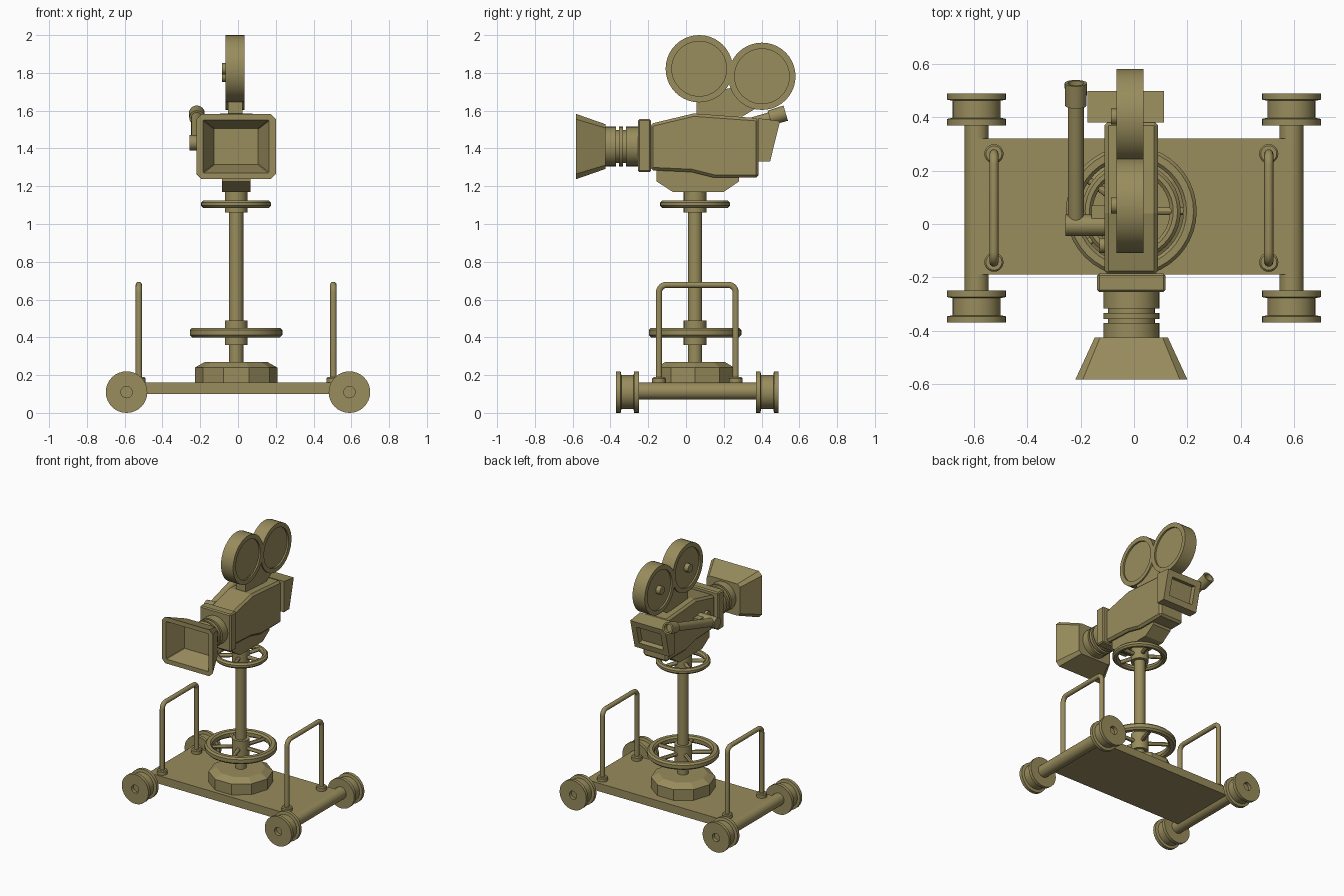
import bpy, bmesh, math
from mathutils import Vector

cube = bpy.data.objects.get("Cube")
if cube:
    bpy.data.objects.remove(cube, do_unlink=True)

olive = bpy.data.materials.new("olive_drab")
olive.use_nodes = True
COLOUR = (0.315, 0.262, 0.108, 1)
olive.diffuse_color = COLOUR
olive.node_tree.nodes["Principled BSDF"].inputs["Base Color"].default_value = COLOUR

CX = -0.01          # camera and column centre
CY = 0.048          # column depth
X, Y, Z = Vector((1, 0, 0)), Vector((0, 1, 0)), Vector((0, 0, 1))


def finish(name, bm, smooth=True, bevel=0):
    bmesh.ops.recalc_face_normals(bm, faces=bm.faces)
    mesh = bpy.data.meshes.new(name)
    bm.to_mesh(mesh)
    bm.free()
    mesh.materials.append(olive)
    ob = bpy.data.objects.new(name, mesh)
    bpy.context.collection.objects.link(ob)
    if bevel:
        mod = ob.modifiers.new("chamfer", "BEVEL")
        mod.width, mod.segments = bevel, 1
    if smooth:
        bpy.ops.object.select_all(action="DESELECT")
        ob.select_set(True)
        bpy.context.view_layer.objects.active = ob
        bpy.ops.object.shade_smooth_by_angle(angle=math.radians(30))
    return ob


def loft(bm, loops, closed=False):
    """Skin a list of equal point loops; cap the ends unless closed."""
    rings = [[bm.verts.new(p) for p in loop] for loop in loops]
    pairs = list(zip(rings, rings[1:]))
    if closed:
        pairs.append((rings[-1], rings[0]))
    for a, b in pairs:
        for i in range(len(a)):
            j = (i + 1) % len(a)
            bm.faces.new((a[i], a[j], b[j], b[i]))
    if not closed:
        bm.faces.new(rings[0])
        bm.faces.new(rings[-1])


def lathe(name, origin, axis, profile, sides=32, closed=False, smooth=True):
    """Turn (radius, distance along axis) points around an axis."""
    axis = Vector(axis).normalized()
    u = X if abs(axis.x) < 0.9 else Y
    v = axis.cross(u).normalized()
    u = v.cross(axis)
    angles = [math.tau * i / sides for i in range(sides)]
    loops = [[Vector(origin) + axis * t + (u * math.cos(a) + v * math.sin(a)) * r
              for a in angles] for r, t in profile]
    bm = bmesh.new()
    loft(bm, loops, closed)
    return finish(name, bm, smooth)


def rod(name, a, b, r, sides=24):
    d = Vector(b) - Vector(a)
    return lathe(name, a, d, [(r, 0), (r, d.length)], sides)


def prism(name, profile, x0, x1, bevel=0):
    """Extrude a (y, z) side profile across x."""
    bm = bmesh.new()
    loft(bm, [[(x, y, z) for y, z in profile] for x in (x0, x1)])
    return finish(name, bm, False, bevel)


def box(name, x0, x1, y0, y1, z0, z1, bevel=0):
    return prism(name, [(y0, z0), (y1, z0), (y1, z1), (y0, z1)], x0, x1, bevel)


# Dolly: deck, axles and flanged wheels
box("deck", -0.59, 0.59, -0.19, 0.32, 0.10, 0.16)
WHEEL = [(0.03, 0.025), (0.03, 0), (0.11, 0), (0.11, 0.024), (0.09, 0.028),
         (0.09, 0.092), (0.11, 0.096), (0.11, 0.12)]
for side, x in (("right", -0.59), ("left", 0.59)):
    rod(side + "_axle", (x, -0.27, 0.115), (x, 0.39, 0.115), 0.045)
    lathe(side + "_front_wheel", (x, -0.37, 0.11), Y, WHEEL)
    lathe(side + "_rear_wheel", (x, 0.49, 0.11), -Y, WHEEL)

# Hand rails with round corners and feet
for side, x in (("right", -0.525), ("left", 0.505)):
    y0, y1, top, r = -0.143, 0.263, 0.678, 0.04
    arc = [math.radians(15 * i) for i in range(7)]
    path = [(x, y0, 0.16)]
    path += [(x, y0 + r - r * math.cos(a), top - r + r * math.sin(a)) for a in arc]
    path += [(x, y1 - r + r * math.sin(a), top - r + r * math.cos(a)) for a in arc]
    path += [(x, y1, 0.16)]
    curve = bpy.data.curves.new(side + "_rail", "CURVE")
    curve.dimensions = "3D"
    curve.bevel_depth, curve.bevel_resolution = 0.017, 3
    spline = curve.splines.new("POLY")
    spline.points.add(len(path) - 1)
    for point, co in zip(spline.points, path):
        point.co = (*co, 1)
    curve.materials.append(olive)
    bpy.context.collection.objects.link(bpy.data.objects.new(side + "_rail", curve))
    for end, y in (("front", y0), ("rear", y1)):
        lathe(f"{side}_{end}_rail_foot", (x, y, 0.155), Z,
              [(0.036, 0), (0.036, 0.028), (0.03, 0.034)], 20)

# Pedestal and column
lathe("pedestal", (CX, CY, 0.16), Z, [(0.218, 0), (0.218, 0.08), (0.165, 0.11)],
      10, smooth=False)
rod("column", (CX, CY, 0.26), (CX, CY, 1.18), 0.038)


# Hand wheels: rounded rim, spokes and hub
def hand_wheel(name, z, outer, inner, h, hub0, hub1):
    c = 0.012
    rim = [(inner + c, -h), (outer - c, -h), (outer, c - h), (outer, h - c),
           (outer - c, h), (inner + c, h), (inner, h - c), (inner, c - h)]
    lathe(name + "_rim", (CX, CY, z), Z, rim, 40, closed=True)
    rod(name + "_hub", (CX, CY, hub0), (CX, CY, hub1), 0.06)
    for i in range(5):
        a = math.tau * i / 5
        d = Vector((math.cos(a), math.sin(a), 0))
        centre = Vector((CX, CY, z))
        rod(f"{name}_spoke_{i + 1}", centre + d * 0.04, centre + d * (inner + 0.01),
            0.014, 12)


hand_wheel("lower_hand_wheel", 0.425, 0.245, 0.195, 0.025, 0.36, 0.49)
hand_wheel("upper_hand_wheel", 1.105, 0.185, 0.145, 0.02, 1.06, 1.18)

# Camera head and body
prism("mount", [(-0.155, 1.29), (-0.155, 1.225), (-0.07, 1.17), (0.2, 1.17),
                (0.28, 1.225), (0.28, 1.26)], CX - 0.075, CX + 0.075)
prism("camera_body", [(-0.19, 1.285), (0.03, 1.275), (0.15, 1.245), (0.385, 1.245),
                      (0.385, 1.56), (0.04, 1.585), (-0.19, 1.53)],
      CX - 0.1, CX + 0.1, 0.015)
box("front_plate", CX - 0.128, CX + 0.128, -0.255, -0.185, 1.275, 1.555, 0.008)

# Rear hood with a sunken window
bm = bmesh.new()
hood = [(0.38, 1.33), (0.445, 1.33), (0.498, 1.545), (0.38, 1.56)]
loft(bm, [[(x, y, z) for y, z in hood] for x in (-0.175, 0.112)])
bmesh.ops.recalc_face_normals(bm, faces=bm.faces)
bm.normal_update()
back = [f for f in bm.faces if f.normal.y > 0.7]
bmesh.ops.inset_individual(bm, faces=back, thickness=0.062)
bmesh.ops.inset_individual(bm, faces=back, thickness=0.001, depth=-0.035)
finish("rear_hood", bm, False)

# Ribbed lens
lathe("lens", (CX, -0.435, 1.41), Y,
      [(0.105, 0), (0.105, 0.064), (0.088, 0.064), (0.088, 0.079), (0.105, 0.079),
       (0.105, 0.102), (0.088, 0.102), (0.088, 0.118), (0.105, 0.118), (0.105, 0.19)])


# Flared, hollow lens shade
def shade_loop(y, w, h, c):
    corners = [(w, h - c), (w - c, h), (c - w, h), (-w, h - c),
               (-w, c - h), (c - w, -h), (w - c, -h), (w, c - h)]
    return [(CX + x, y, 1.41 + z) for x, z in corners]


bm = bmesh.new()
loft(bm, [shade_loop(-0.425, 0.137, 0.118, 0.02), shade_loop(-0.583, 0.21, 0.173, 0.028),
          shade_loop(-0.583, 0.175, 0.14, 0.004), shade_loop(-0.45, 0.117, 0.095, 0.003)])
finish("lens_shade", bm, False)

# Film magazines with sunken sides and hub knobs
prism("magazine_neck", [(0.055, 1.57), (0.055, 1.68), (0.235, 1.72), (0.4, 1.63),
                        (0.3, 1.57)], CX - 0.043, CX + 0.035)
for name, y, z in (("front", 0.07, 1.822), ("rear", 0.402, 1.782)):
    lathe(name + "_magazine", (-0.065, y, z), X,
          [(0.145, 0.012), (0.145, 0), (0.178, 0), (0.178, 0.1), (0.145, 0.1),
           (0.145, 0.088)], 40)
    rod(name + "_magazine_knob", (-0.086, y, z), (-0.05, y, z), 0.03, 16)

# Side viewfinder: elbow, tube and hollow eyepiece
rod("finder_elbow", (-0.256, -0.005, 1.43), (-0.1, -0.005, 1.43), 0.04)
start, end = Vector((-0.218, 0, 1.43)), Vector((-0.218, 0.525, 1.586))
aim = (end - start).normalized()
rod("finder_tube", start, end - aim * 0.04, 0.03)
lathe("finder_eyepiece", end - aim * 0.085, aim,
      [(0.04, 0), (0.042, 0.088), (0.03, 0.088), (0.028, 0.055)], 24)
box("finder_bracket", -0.16, -0.1, 0.02, 0.07, 1.40, 1.46)
rod("side_knob", (-0.13, -0.08, 1.43), (-0.1, -0.08, 1.43), 0.028, 16)
